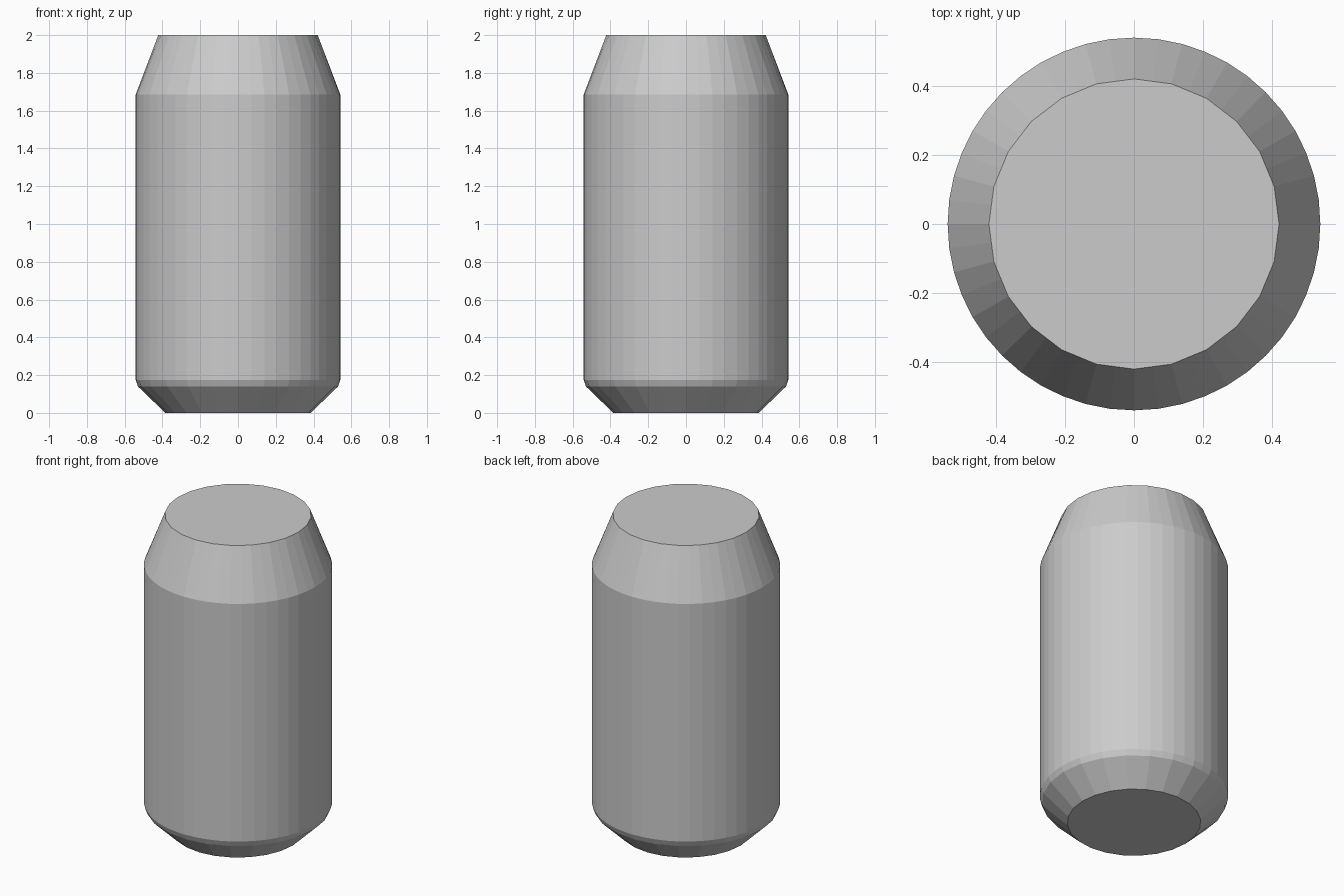
import bpy, bmesh, math

if "Cube" in bpy.data.objects:
    bpy.data.objects.remove(bpy.data.objects["Cube"])

SIDES = 48
# Profile: radius, height, coarse (24-sided rim) or fine (48-sided wall)
PROFILE = [
    (0.385, 0.00, True),
    (0.53, 0.14, True),
    (0.542, 0.175, False),
    (0.542, 1.685, False),
    (0.422, 2.00, True),
]


def ring(bm, radius, z, coarse):
    verts = []
    for i in range(SIDES):
        a = 2 * math.pi * i / SIDES
        # odd points of a coarse ring lie on the chord between neighbours
        r = radius * math.cos(2 * math.pi / SIDES) if coarse and i % 2 else radius
        verts.append(bm.verts.new((r * math.cos(a), r * math.sin(a), z)))
    return verts


# Can body: lathed rings with flat caps
bm = bmesh.new()
rings = [ring(bm, *p) for p in PROFILE]
for low, high in zip(rings, rings[1:]):
    for i in range(SIDES):
        j = (i + 1) % SIDES
        bm.faces.new((low[i], low[j], high[j], high[i]))
bm.faces.new(rings[0][::-1])
bm.faces.new(rings[-1])
mesh = bpy.data.meshes.new("can_body")
bm.to_mesh(mesh)
bm.free()
can = bpy.data.objects.new("can_body", mesh)
bpy.context.collection.objects.link(can)
